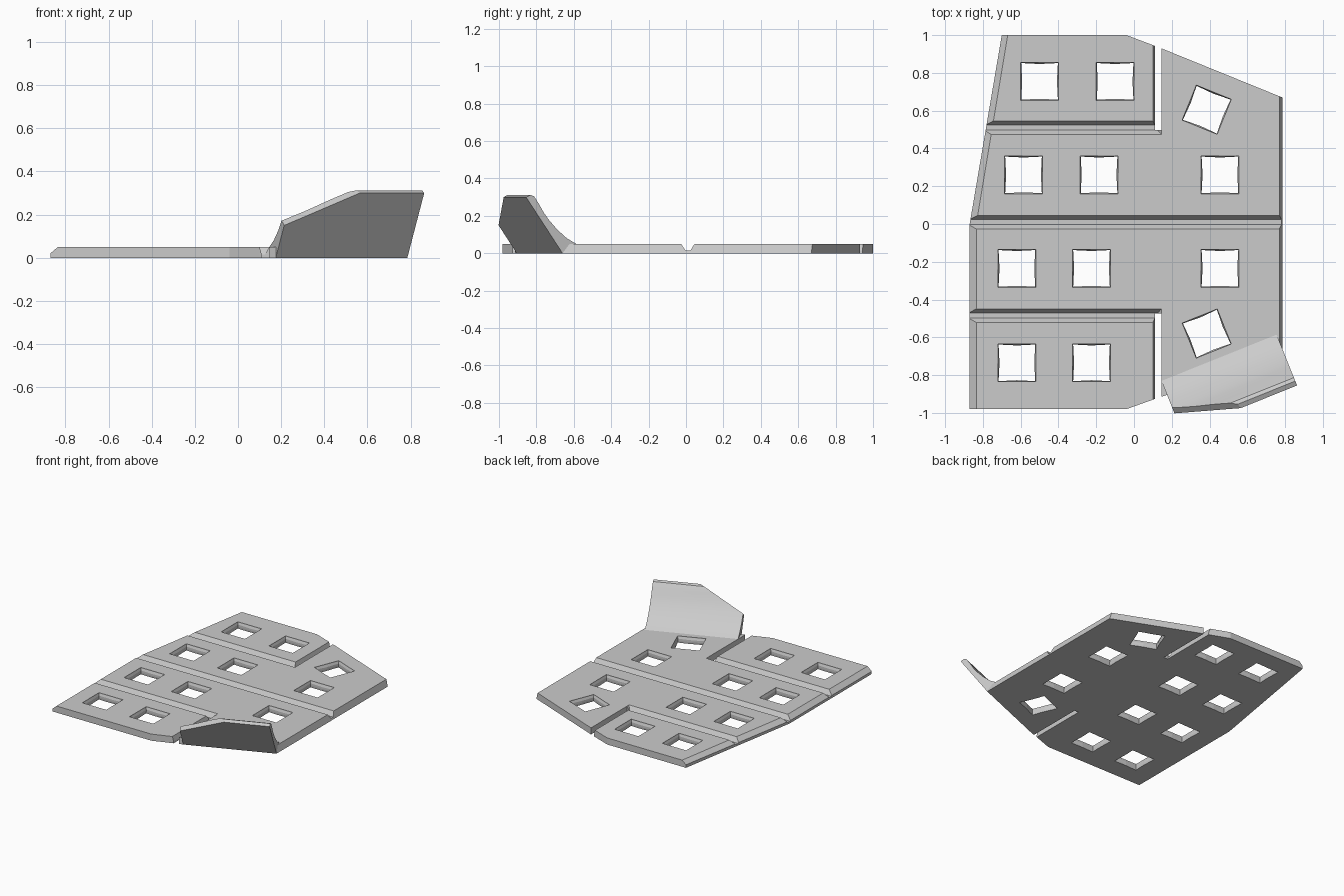
import bpy, bmesh, math
from mathutils import Vector, Matrix

old = bpy.data.objects.get("Cube")
if old:
    bpy.data.objects.remove(old, do_unlink=True)

grey = bpy.data.materials.new("plain grey")
grey.use_nodes = True
grey.diffuse_color = (0.6, 0.6, 0.6, 1)
grey.node_tree.nodes["Principled BSDF"].inputs["Base Color"].default_value = (0.6, 0.6, 0.6, 1)


def loft(bm, rings):
    """Closed solid through rings of equal point count."""
    loops = [[bm.verts.new(p) for p in ring] for ring in rings]
    for a, b in zip(loops, loops[1:]):
        for i in range(len(a)):
            j = (i + 1) % len(a)
            bm.faces.new((a[i], a[j], b[j], b[i]))
    bm.faces.new(loops[0][::-1])
    bm.faces.new(loops[-1])


def slice_off(bm, point, normal):
    """Cut away everything on the normal's side and close the cut."""
    geom = bm.verts[:] + bm.edges[:] + bm.faces[:]
    cut = bmesh.ops.bisect_plane(bm, geom=geom, plane_co=point, plane_no=normal, clear_outer=True)
    edges = [e for e in cut["geom_cut"] if isinstance(e, bmesh.types.BMEdge)]
    bmesh.ops.contextual_create(bm, geom=edges)


def finish(name, bm):
    bmesh.ops.recalc_face_normals(bm, faces=bm.faces[:])
    mesh = bpy.data.meshes.new(name)
    bm.to_mesh(mesh)
    bm.free()
    mesh.materials.append(grey)
    obj = bpy.data.objects.new(name, mesh)
    bpy.context.collection.objects.link(obj)
    return obj


def activate(obj):
    bpy.ops.object.select_all(action='DESELECT')
    obj.select_set(True)
    bpy.context.view_layer.objects.active = obj


def carve(target, bm):
    """Subtract a solid from the target and drop the cutter."""
    cutter = finish("cutter", bm)
    cutter.hide_render = True
    activate(target)
    mod = target.modifiers.new("carve", 'BOOLEAN')
    mod.operation = 'DIFFERENCE'
    mod.solver = 'EXACT'
    mod.object = cutter
    bpy.ops.object.modifier_apply(modifier=mod.name)
    bpy.data.objects.remove(cutter, do_unlink=True)


# Base plate with chamfered left edges and a sloped right edge
THICK = 0.05
fold_a, fold_b = Vector((0.175, -0.905, 0)), Vector((0.785, -0.66, 0))
outline = [(-0.87, -0.98), (-0.04, -0.98), (0.10, -0.93), fold_a.xy, fold_b.xy,
           (0.785, 0.67), (0.145, 0.93), (-0.04, 1.0), (-0.70, 1.0), (-0.87, 0.0)]
bm = bmesh.new()
loft(bm, [[(p[0], p[1], z) for p in outline] for z in (0, THICK)])
slice_off(bm, (-0.87, 0, 0.02), (-0.03, 0, 0.035))
slice_off(bm, (-0.87, 0, 0.02), (-0.03, 0.005, 0.035))
slice_off(bm, (0.785, 0, 0), (1, 0, 0.3))
plate = finish("base_plate", bm)

# Fold grooves across the plate, the outer two stopping at the slits
for y, end in ((0.01, 1.0), (0.51, 0.145), (-0.485, 0.145)):
    bm = bmesh.new()
    rings = []
    for z, half, inset in ((0.015, 0.013, 0.02), (THICK, 0.036, 0), (0.08, 0.036, 0)):
        x = end - inset
        rings.append([(-1, y - half, z), (x, y - half, z), (x, y + half, z), (-1, y + half, z)])
    loft(bm, rings)
    carve(plate, bm)

# Slits from the groove ends out to the front and back edges
for start, stop in ((0.498, 1.1), (-0.473, -1.1)):
    bm = bmesh.new()
    section = [(0.11, -0.02), (0.145, -0.02), (0.145, 0.08), (0.10, 0.08), (0.10, THICK), (0.11, 0.015)]
    loft(bm, [[(x, y, z) for x, z in section] for y in (start, stop)])
    carve(plate, bm)

# Square holes with a slightly bowed waist
holes = [(-0.5, 0.755, 0), (-0.1, 0.755, 0),
         (-0.585, 0.26, 0), (-0.185, 0.26, 0), (0.455, 0.26, 0),
         (-0.62, -0.235, 0), (-0.225, -0.235, 0), (0.455, -0.235, 0),
         (-0.62, -0.735, 0), (-0.225, -0.735, 0),
         (0.385, 0.605, -22), (0.385, -0.58, 22)]
bm = bmesh.new()
for x, y, turn in holes:
    place = Matrix.Translation((x, y, 0)) @ Matrix.Rotation(math.radians(turn), 4, 'Z')
    rings = []
    for z, corner, mid in ((0.07, 0.1, 0.1), (THICK - 0.005, 0.1, 0.1), (0.03, 0.097, 0.092),
                           (0.015, 0.097, 0.092), (-0.02, 0.1, 0.1)):
        square = [(corner, corner), (0, mid), (-corner, corner), (-mid, 0),
                  (-corner, -corner), (0, -mid), (corner, -corner), (mid, 0)]
        rings.append([place @ Vector((u, v, z)) for u, v in square])
    loft(bm, rings)
carve(plate, bm)

# Upturned flap: a curved profile swept along the fold line
along = (fold_b - fold_a).normalized()
out = Vector((along.y, -along.x, 0))


def flap_point(t, n, z):
    return fold_a + along * t + out * n + Vector((0, 0, z))


profile = [(0, 0), (0.21, 0.30), (0.185, 0.312), (0.165, 0.305), (0.14, 0.27), (0.11, 0.22),
           (0.08, 0.18), (0.03, 0.126), (-0.025, 0.08), (-0.08, THICK)]
length = (fold_b - fold_a).length
bm = bmesh.new()
loft(bm, [[flap_point(t, n, z) for n, z in profile] for t in (0, length)])
# Slanted upper corner of the flap
low, high = flap_point(0, 0.105, 0.15), flap_point(0.336, 0.21, 0.30)
across = out * -0.82 + Vector((0, 0, 0.57))
normal = (high - low).cross(across)
slice_off(bm, low, normal if normal.z > 0 else -normal)
flap = finish("upturned_flap", bm)
activate(flap)
bpy.ops.object.shade_smooth_by_angle(angle=math.radians(25))
